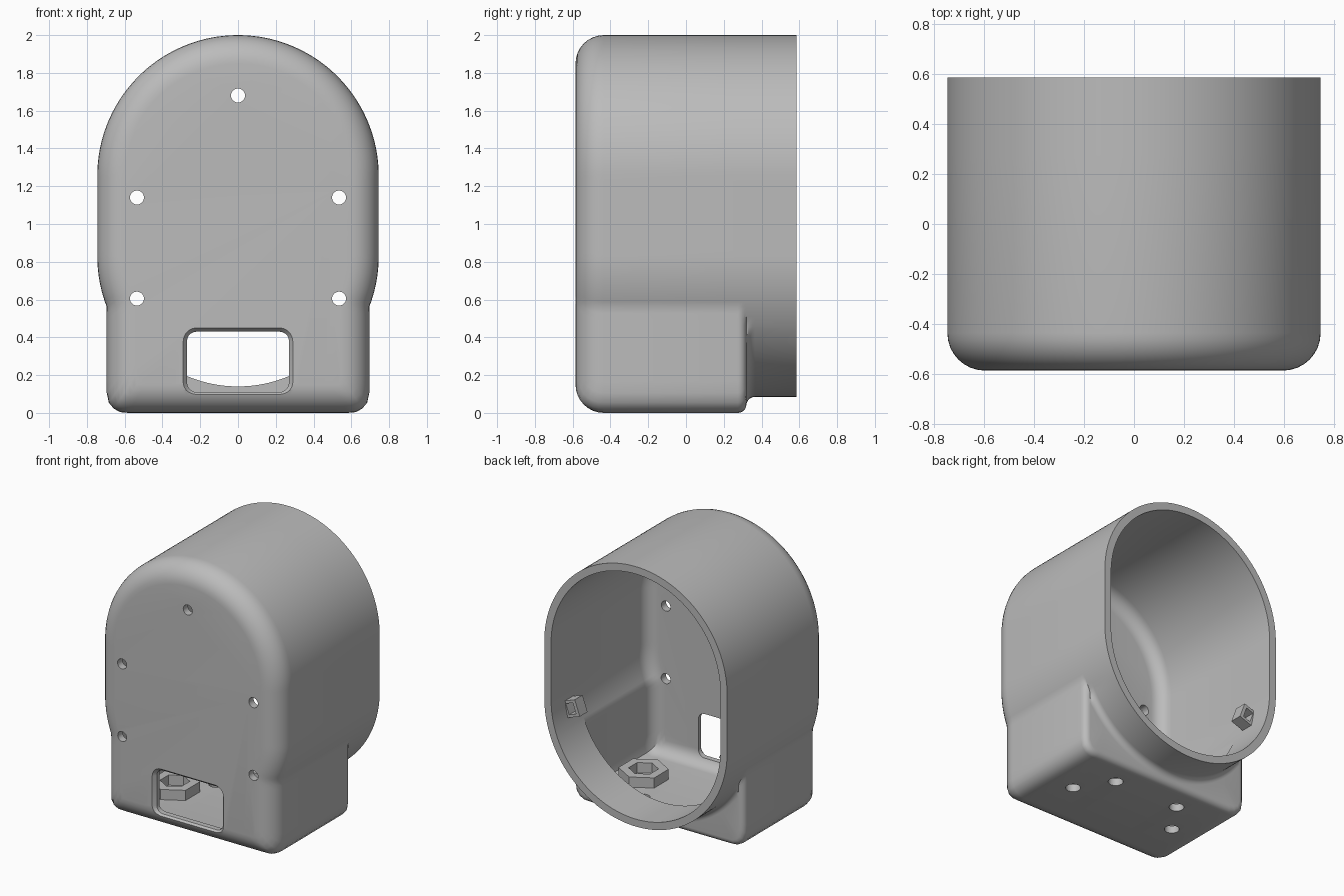
import bpy, bmesh, math
from mathutils import Matrix

cube = bpy.data.objects.get("Cube")
if cube:
    bpy.data.objects.remove(cube, do_unlink=True)

grey = bpy.data.materials.new("grey plastic")
grey.use_nodes = True
colour = (0.5, 0.5, 0.5, 1)
grey.diffuse_color = colour
grey.node_tree.nodes["Principled BSDF"].inputs["Base Color"].default_value = colour

FRONT, BACK, STEP = -0.585, 0.585, 0.32
WALL, RADIUS, MID, HALF = 0.055, 0.745, 1.0425, 0.2125
SIDES = 192


# ---------- helpers ----------
def make_object(name, bm):
    bmesh.ops.remove_doubles(bm, verts=bm.verts, dist=1e-5)
    bmesh.ops.recalc_face_normals(bm, faces=bm.faces)
    mesh = bpy.data.meshes.new(name)
    bm.to_mesh(mesh)
    bm.free()
    mesh.materials.append(grey)
    obj = bpy.data.objects.new(name, mesh)
    bpy.context.collection.objects.link(obj)
    return obj


def select(obj):
    bpy.ops.object.select_all(action="DESELECT")
    obj.select_set(True)
    bpy.context.view_layer.objects.active = obj


def cut(obj, cutter):
    select(obj)
    mod = obj.modifiers.new("cut", "BOOLEAN")
    mod.operation, mod.solver, mod.object = "DIFFERENCE", "EXACT", cutter
    bpy.ops.object.modifier_apply(modifier=mod.name)
    bpy.data.objects.remove(cutter, do_unlink=True)


def prism(name, loc, radius, depth, sides, axis="Z"):
    bm = bmesh.new()
    turn = Matrix.Rotation(math.pi / 2, 4, "X") if axis == "Y" else Matrix()
    bmesh.ops.create_cone(bm, cap_ends=True, segments=sides, radius1=radius, radius2=radius,
                          depth=depth, matrix=Matrix.Translation(loc) @ turn)
    return make_object(name, bm)


def block(name, loc, size, tilt=0):
    bm = bmesh.new()
    bmesh.ops.create_cube(bm, size=1, matrix=Matrix.Translation(loc)
                          @ Matrix.Rotation(tilt, 4, "Y") @ Matrix.Diagonal((*size, 1)))
    return make_object(name, bm)


def loft(name, rings):
    """Skin closed rings of (x, y, z) points and cap both ends."""
    bm = bmesh.new()
    loops = [[bm.verts.new(p) for p in ring] for ring in rings]
    n = len(loops[0])
    for a, b in zip(loops, loops[1:]):
        for i in range(n):
            j = (i + 1) % n
            bm.faces.new((a[i], a[j], b[j], b[i]))
    bm.faces.new(loops[0])
    bm.faces.new(loops[-1])
    return make_object(name, bm)


# ---------- cross-sections, as distance fields ----------
def tube(x, z):
    dz = max(abs(z - MID) - HALF, 0)
    return math.hypot(x, dz) - RADIUS


def base(x, z, r=0.1):
    qx, qz = abs(x) - 0.695 + r, abs(z - 0.45) - 0.45 + r
    return math.hypot(max(qx, 0), max(qz, 0)) + min(max(qx, qz), 0) - r


def section(y, field):
    ring = []
    for k in range(SIDES):
        a = 2 * math.pi * (k + 0.5) / SIDES
        dx, dz = math.cos(a), math.sin(a)
        lo, hi = 0.0, 2.0
        for _ in range(32):
            m = (lo + hi) / 2
            if field(m * dx, MID + m * dz) < 0:
                lo = m
            else:
                hi = m
        ring.append((lo * dx, y, MID + lo * dz))
    return ring


def body(y, inset, base_inset=None):
    b = inset if base_inset is None else base_inset
    return section(y, lambda x, z: min(tube(x, z) + inset, base(x, z) + b))


def arc(steps):
    return [math.pi / 2 * i / steps for i in range(steps + 1)]


# ---------- shell: outside front to back, then inside back to front ----------
rings = []
F = 0.15
for t in arc(8):
    rings.append(body(FRONT + F * (1 - math.sin(t)), F * (1 - math.cos(t))))
rings.reverse()
rings.sort(key=lambda r: r[0][1])
R = 0.045
for t in arc(5):
    rings.append(body(STEP - R + R * math.sin(t), 0, R * (1 - math.cos(t))))
for t in arc(5):
    s = R * (1 - math.sin(t))
    y = STEP + R * (1 - math.cos(t))
    rings.append(section(y, lambda x, z: min(tube(x, z), max(base(x, z) + R, tube(x, z) - s))))
rings.append(section(BACK, tube))
inner_tube = lambda x, z: tube(x, z) + WALL
rings.append(section(BACK, inner_tube))
rings.append(section(STEP - WALL, inner_tube))
rings.append(body(STEP - WALL, WALL))
f = F - WALL
for t in arc(6):
    rings.append(body(FRONT + WALL + f * (1 - math.sin(t)), WALL + f * (1 - math.cos(t))))
inside = rings[-7:]
rings[-7:] = sorted(inside, key=lambda r: -r[0][1])
shell = loft("shell", rings)


# ---------- front window with a flared rim ----------
def window_ring(y, grow, r=0.05):
    ring = []
    for k in range(24):
        a = math.pi / 2 * (k % 6) / 5 + math.pi / 2 * (k // 6)
        sx = 1 if k // 6 in (0, 3) else -1
        sz = 1 if k // 6 < 2 else -1
        ring.append((sx * (0.27 - r) + (r + grow) * math.cos(a), y,
                     0.27 + sz * (0.16 - r) + (r + grow) * math.sin(a)))
    return ring


cut(shell, loft("window_cutter", [window_ring(-0.7, 0.02), window_ring(FRONT, 0.02),
                                  window_ring(FRONT + 0.025, 0), window_ring(-0.4, 0)]))

# ---------- screw holes in the front and the floor ----------
for x, z in [(0, 1.68), (-0.535, 1.14), (0.535, 1.14), (-0.535, 0.605), (0.535, 0.605)]:
    cut(shell, prism("hole_cutter", (x, FRONT, z), 0.037, 0.3, 24, "Y"))
for side in (-1, 1):
    for x, y in [(0.43, -0.12), (0.265, 0.125)]:
        cut(shell, prism("hole_cutter", (side * x, y, 0), 0.05, 0.2, 24))

select(shell)
bpy.ops.object.shade_smooth_by_angle(angle=math.radians(30))

# ---------- nut holders on the floor, clips on the inner walls ----------
for side, word in ((-1, "right"), (1, "left")):
    spot = (side * 0.43, -0.12, 0.09)
    holder = prism(word + "_nut_holder", spot, 0.168, 0.08, 6)
    cut(holder, prism("pocket_cutter", spot, 0.1, 0.2, 6))

    tilt = side * math.radians(20)
    clip = block(word + "_clip", (side * 0.64, 0.38, 0.72), (0.11, 0.09, 0.12), tilt)
    cut(clip, block("slot_cutter", (side * 0.64, 0.40, 0.72), (0.06, 0.1, 0.08), tilt))
